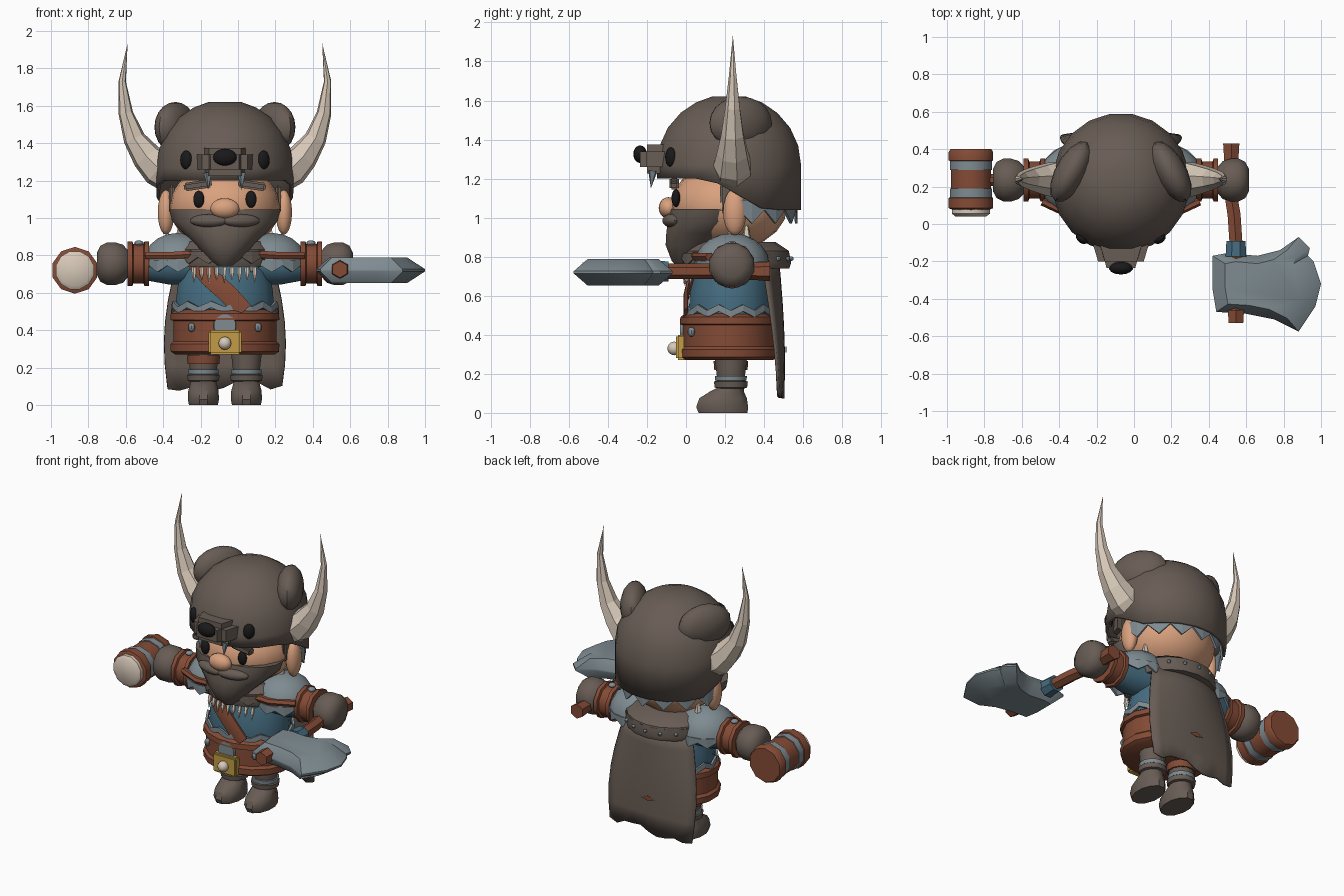
import bpy, bmesh, math, random
from mathutils import Vector, Matrix

random.seed(4)
if "Cube" in bpy.data.objects:
    bpy.data.objects.remove(bpy.data.objects["Cube"])

CX = -0.07  # middle of the body
X, Y, Z = Vector((1, 0, 0)), Vector((0, 1, 0)), Vector((0, 0, 1))


def material(name, r, g, b):
    m = bpy.data.materials.new(name)
    m.use_nodes = True
    m.diffuse_color = (r, g, b, 1)
    node = m.node_tree.nodes["Principled BSDF"]
    node.inputs["Base Color"].default_value = (r, g, b, 1)
    node.inputs["Roughness"].default_value = 0.8
    return m


FUR = material("dark fur", .138, .108, .09)
SKIN = material("skin", .70, .36, .21)
LEATHER = material("leather", .23, .07, .036)
CLOTH = material("blue cloth", .06, .15, .215)
STEEL = material("steel", .21, .26, .285)
BONE = material("bone", .68, .58, .48)
BLACK = material("black", .01, .01, .011)
GOLD = material("gold", .54, .33, .06)


def finish(name, bm, mat, smooth=True, thick=0):
    bmesh.ops.remove_doubles(bm, verts=bm.verts, dist=.0005)
    bmesh.ops.recalc_face_normals(bm, faces=bm.faces)
    me = bpy.data.meshes.new(name)
    bm.to_mesh(me)
    bm.free()
    ob = bpy.data.objects.new(name, me)
    bpy.context.collection.objects.link(ob)
    me.materials.append(mat)
    if thick:
        mod = ob.modifiers.new("thickness", "SOLIDIFY")
        mod.thickness, mod.offset = thick, 0
    if smooth:
        bpy.ops.object.select_all(action="DESELECT")
        ob.select_set(True)
        bpy.context.view_layer.objects.active = ob
        bpy.ops.object.shade_smooth_by_angle(angle=math.radians(38))
    return ob


def tube(name, pts, mat, n=12, ref=X, caps=(True, True), smooth=True, thick=0):
    """Rings along a path; each point is x, y, z, radius and optional squash."""
    bm = bmesh.new()
    rings = []
    straight = ref is X and max(p[2] for p in pts) - min(p[2] for p in pts) > .01 and len(pts[0]) > 4
    for i, p in enumerate(pts):
        t = Vector(pts[min(i + 1, len(pts) - 1)][:3]) - Vector(pts[max(i - 1, 0)][:3])
        t = Z if straight else t.normalized()
        a = (ref - t * ref.dot(t)).normalized()
        b = t.cross(a)
        q = p[4] if len(p) > 4 else 1
        angles = [math.tau * (k + .5) / n for k in range(n)]
        rings.append([bm.verts.new(Vector(p[:3]) + p[3] * (a * math.cos(v) + b * q * math.sin(v)))
                      for v in angles])
    for r0, r1 in zip(rings, rings[1:]):
        for k in range(n):
            bm.faces.new((r0[k], r0[(k + 1) % n], r1[(k + 1) % n], r1[k]))
    for use, ring in zip(caps, (rings[0], rings[-1])):
        if use:
            bm.faces.new(ring)
    return finish(name, bm, mat, smooth, thick)


def stack(name, rows, mat, x=CX, **kw):
    """Upright elliptical loft; each row is y, z, radius, squash."""
    return tube(name, [(x, y, z, r, q) for y, z, r, q in rows], mat, **kw)


def ball(name, loc, size, mat, turn=0, seg=14, cut=False):
    bm = bmesh.new()
    bmesh.ops.create_uvsphere(bm, u_segments=seg, v_segments=10, radius=1)
    if cut:
        bmesh.ops.bisect_plane(bm, geom=bm.verts[:] + bm.edges[:] + bm.faces[:],
                               plane_co=(0, 0, 0), plane_no=(0, 0, -1), clear_outer=True)
    bm.transform(Matrix.Translation(loc) @ Matrix.Rotation(turn, 4, "Z") @ Matrix.Diagonal((*size, 1)))
    return finish(name, bm, mat)


def box(name, loc, size, mat, tilt=0, bevel=.01, front=1):
    bm = bmesh.new()
    bmesh.ops.create_cube(bm, size=1)
    for v in bm.verts:
        if v.co.y < 0:
            v.co.x *= front
    bm.transform(Matrix.Translation(loc) @ Matrix.Rotation(tilt, 4, "Y") @ Matrix.Diagonal((*size, 1)))
    bmesh.ops.bevel(bm, geom=bm.edges[:], offset=bevel, segments=2, affect="EDGES")
    return finish(name, bm, mat)


def zigzag(name, cy, rx, ry, top, low, mat, n, start=0, sweep=math.tau, rise=0, drop=0, x=CX):
    bm = bmesh.new()
    rows = []
    for i in range(n + 1):
        a, odd = start + sweep * i / n, i % 2
        px, py = x + rx * math.cos(a), cy + ry * math.sin(a)
        rows.append((bm.verts.new((px, py, top + rise * odd)), bm.verts.new((px, py, low + drop * odd))))
    for (a, b), (c, d) in zip(rows, rows[1:]):
        bm.faces.new((a, b, d, c))
    return finish(name, bm, mat, False, .014)


# Torso, belt and chest gear
stack("torso", [(.23, .44, .265, .82), (.23, .53, .268, .82), (.23, .62, .26, .82),
                (.24, .73, .235, .82), (.25, .82, .2, .8), (.25, .9, .14, .8)], CLOTH, n=16)
stack("belt", [(.22, .27, .27, .85), (.22, .285, .295, .86), (.22, .325, .297, .86), (.22, .34, .28, .86),
               (.22, .45, .28, .86), (.22, .455, .297, .86), (.22, .49, .295, .86), (.22, .51, .265, .86)],
      LEATHER, n=16)
zigzag("mail_hem", .23, .282, .237, .525, .49, STEEL, 24, rise=.03, drop=.03)
box("buckle", (CX, -.025, .335), (.175, .05, .13), GOLD)
ball("buckle_stud", (CX, -.06, .33), (.035, .035, .035), BONE)
tube("belt_disc", [(CX, -.03, .425, .06), (CX, .01, .425, .065)], STEEL, n=12)
tube("chest_strap", [(-.25, .085, .8, .055, .2), (-.15, .02, .68, .055, .25), (-.05, .0, .59, .055, .25),
                     (.03, .0, .5, .055, .25)], LEATHER, n=8, ref=Vector((1, 0, 1.01)))
for i in range(9):
    x = -.235 + i * .0405
    y = .005 + 1.2 * (x - CX) ** 2
    tube("necklace_tooth", [(x, y, .735, .013), (x, y - .01, .70, .012), (x, y - .015, .65 + .015 * (i % 2), 0)],
         BONE, n=5, smooth=False)

# Fur collar and cape
stack("fur_collar", [(.255, .74, .28, .98), (.255, .77, .29, .98), (.25, .83, .285, .97), (.24, .875, .23, .95)],
      FUR, n=18)
zigzag("collar_fringe", .245, .285, .275, .82, .79, FUR, 30, drop=-.035)
for a in (50, 70, 90, 110, 130):
    c = math.radians(a)
    ball("collar_stud", (CX + .29 * math.cos(c), .255 + .284 * math.sin(c), .79), (.012,) * 3, STEEL, seg=8)
bm = bmesh.new()
grid = []
for j in range(7):
    f = j / 6
    half = .25 + .075 * math.sin(f * 2.3)
    row = []
    for i in range(11):
        u = i / 5 - 1
        z = .79 - .69 * f + (random.uniform(-.03, .03) if j == 6 else 0)
        row.append(bm.verts.new((CX + half * u, .47 + .03 * math.sin(f * 2) - .08 * u * u * (1 - .7 * f), z)))
    grid.append(row)
for a, b in zip(grid, grid[1:]):
    for i in range(10):
        bm.faces.new((a[i], a[i + 1], b[i + 1], b[i]))
finish("cape", bm, FUR, True, .014)
tube("cape_patch", [(CX - .05, .512, .32, 0), (CX, .512, .325, .018, .2), (CX + .05, .512, .32, 0)], LEATHER, n=6, ref=Z)

# Head and face
ball("head", (CX, .22, 1.06), (.3, .3, .225), SKIN, seg=20)
ball("nose", (CX, -.09, 1.05), (.08, .05, .055), SKIN)
stack("beard", [(.0, .74, .035, 1), (.01, .78, .09, .95), (.04, .86, .16, .92), (.08, .92, .225, .82),
                (.11, .98, .285, .73), (.12, 1.045, .305, .66)], FUR, n=16)

# Bear helmet
helmet = stack("bear_helmet", [(.22, 1.2, .36, 1.01)] +
               [(.22, 1.27 + .35 * math.sin(a), .36 * math.cos(a), 1.01)
                for a in map(math.radians, (0, 16, 32, 48, 63, 76))],
               FUR, n=20, caps=(False, True), thick=.02)
for v in helmet.data.vertices:
    if v.co.z < 1.25:
        v.co.z = 1.2 - .16 * min(1, max(0, (v.co.y - .12) / .28))
zigzag("helmet_mail", .22, .345, .345, 1.09, 1.04, STEEL, 14, math.radians(8), math.radians(164), drop=-.07)
box("snout", (CX, -.12, 1.3), (.36, .23, .15), FUR, bevel=.035, front=.62)
ball("bear_nose", (CX, -.235, 1.325), (.065, .035, .045), BLACK)

for s in (-1, 1):
    def at(off, y, z):
        return (CX + s * off, y, z)

    # Face and helmet pairs
    ball("moustache", at(.085, -.075, .985), (.105, .04, .035), FUR, s * .25)
    ball("eye", at(.14, -.052, 1.1), (.03, .022, .046), BLACK)
    box("eyebrow", at(.145, -.06, 1.175), (.15, .05, .045), FUR, s * .15)
    ball("ear", at(.315, .25, 1.03), (.045, .06, .12), SKIN)
    box("sideburn", at(.285, .21, 1.1), (.03, .07, .15), FUR)
    ball("bear_eye", at(.207, -.078, 1.31), (.036, .025, .05), BLACK, s * .6)
    ball("bear_ear", at(.265, .28, 1.485), (.085, .18, .135), FUR, s * .5)
    tube("fang", [at(.09, -.17, 1.24) + (.025,), at(.09, -.18, 1.15) + (0,)], STEEL, n=5, smooth=False)
    horn = [(.31, 1.24, .1), (.355, 1.265, .1), (.42, 1.33, .082), (.485, 1.425, .06),
            (.53, 1.56, .04), (.549, 1.73, .02), (.52, 1.935, 0)]
    tube("horn", [at(x, .24, z) + (r,) for x, z, r in horn], BONE, n=7, ref=Y, smooth=False)

    # Arms
    tube("sleeve", [at(.14, .24, .76) + (.12,), at(.3, .23, .755) + (.115,), at(.43, .23, .755) + (.09,)],
         CLOTH, ref=Y)
    ball("shoulder_plate", at(.25, .235, .765), (.19, .19, .155), STEEL, cut=True)
    zigzag("shoulder_mail", .235, .185, .185, .775, .745, STEEL, 20, drop=-.035, x=CX + s * .25)
    tube("shoulder_strap", [at(.12, .045, .81) + (.022,), at(.27, .05, .8) + (.022,), at(.42, .12, .8) + (.022,)],
         LEATHER, n=6, ref=Z)
    for y in (.23, .31):
        tube("shoulder_spike", [at(.24, y, .89) + (.025,), at(.24, y, 1.0) + (0,)], BONE, n=5, smooth=False)
    tube("cuff", [at(x, .235, .755) + (r,) for x, r in
                  ((.405, .1), (.405, .12), (.43, .12), (.435, .105), (.49, .105), (.495, .12), (.52, .12), (.52, .09))],
         LEATHER, n=10, ref=Y)
    ball("cuff_stud", at(.46, .235, .865), (.025, .025, .015), STEEL, seg=8)
    tube("glove", [at(x, .235, .755) + (r,) for x, r in
                   ((.51, .065), (.545, .105), (.585, .118), (.63, .118), (.665, .1), (.685, .06))], FUR, ref=Y)

    # Legs and boots
    lx = CX + s * .115
    stack("boot", [(.19, 0, .08, 1.62), (.185, .03, .086, 1.6), (.19, .075, .084, 1.5), (.21, .11, .074, 1.2),
                   (.23, .13, .07, 1)], FUR, x=lx)
    stack("leg", [(.23, .1, .066, 1), (.23, .2, .076, 1), (.23, .32, .09, 1)], FUR, x=lx)
    stack("boot_top", [(.23, .125, .07, 1), (.23, .13, .086, 1), (.23, .16, .09, 1), (.23, .165, .075, 1)], FUR, x=lx)
    stack("ankle_band", [(.23, .165, .083, 1), (.23, .19, .085, 1)], STEEL, x=lx)
    ball("belt_stud", at(.178, .028, .415), (.02, .02, .024), STEEL, seg=8)
stack("knee_band", [(.23, .22, .088, 1), (.23, .265, .092, 1)], LEATHER, x=CX - .115)

# Hammer
hx, hz = -.872, .72
tube("hammer_handle", [(-.6, .235, .74, .035), (hx, .235, hz, .035)], LEATHER, n=8, ref=Y)
tube("hammer_head", [(hx, y, hz, r) for y, r in ((.075, .1), (.085, .125), (.14, .125), (.145, .112), (.335, .112),
                                                 (.34, .125), (.385, .125), (.4, .115))], LEATHER, n=10)
for y in (.165, .315):
    tube("hammer_band", [(hx, y - .025, hz, .118), (hx, y + .025, hz, .118)], STEEL, n=10)
tube("hammer_face", [(hx, .04, hz, .085), (hx, .055, hz, .105), (hx, .09, hz, .105)], BONE, n=12)

# Axe
tube("axe_handle", [(.52, .43, .725, .05), (.52, .36, .725, .045), (.51, .2, .725, .038), (.535, .05, .725, .04),
                    (.545, -.1, .725, .04), (.545, -.5, .725, .04), (.545, -.53, .725, .045)], LEATHER, n=6)
tube("axe_wrap", [(.545, -.09, .725, .055), (.545, -.175, .725, .06)], CLOTH, n=8)
outline = [(.42, -.17), (.5, -.155), (.66, -.17), (.78, -.14), (.88, -.07), (.94, -.13), (.93, -.17), (.96, -.2),
           (1, -.32), (.97, -.44), (.88, -.575), (.75, -.51), (.6, -.48), (.44, -.47), (.42, -.35)]
bm = bmesh.new()
layers = []
for k, z in ((.72, -.068), (1, -.006), (1, .006), (.72, .068)):
    layers.append([bm.verts.new((.66 + (x - .66) * k, -.32 + (y + .32) * k, .72 + z)) for x, y in outline])
m = len(outline)
for a, b in zip(layers, layers[1:]):
    for i in range(m):
        bm.faces.new((a[i], a[(i + 1) % m], b[(i + 1) % m], b[i]))
bm.faces.new(layers[0])
bm.faces.new(layers[-1])
finish("axe_blade", bm, STEEL)
tube("axe_cap", [(.545, -.46, .725, .05), (.545, -.53, .725, .045)], LEATHER, n=6)
